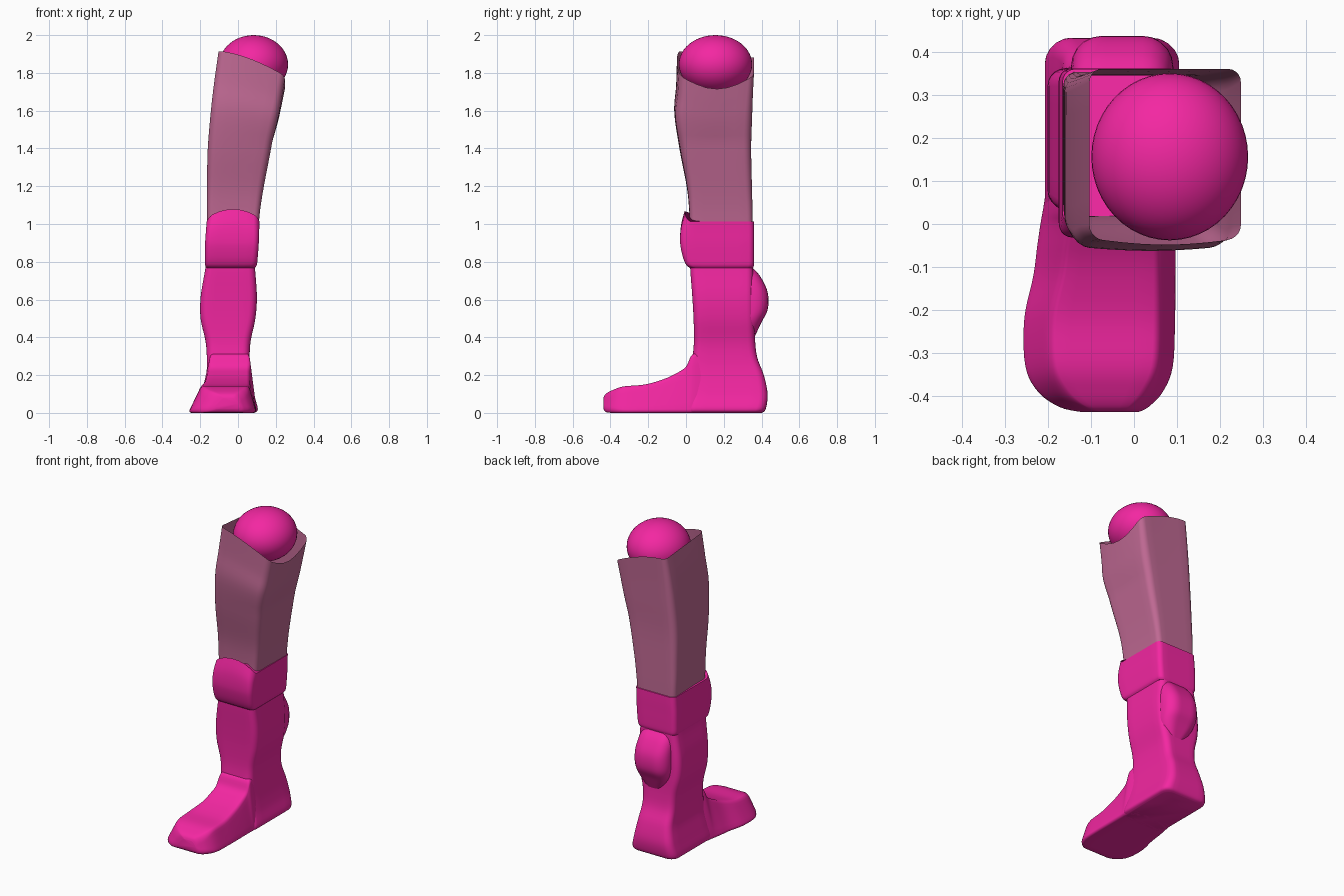
import bpy, bmesh, math


def material(name, rgb):
    m = bpy.data.materials.new(name)
    m.diffuse_color = (*rgb, 1)
    return m


PINK = material("pink", (0.9, 0.02, 0.36))
PALE = material("pale_pink", (0.52, 0.14, 0.29))


def ring(a0, a1, b0, b1, r, arc=5, side=6):
    """Rounded rectangle with subdivided sides."""
    r = min(r, (a1 - a0) * 0.49, (b1 - b0) * 0.49)
    corners = [(a1 - r, b0 + r, -90), (a1 - r, b1 - r, 0),
               (a0 + r, b1 - r, 90), (a0 + r, b0 + r, 180)]
    pts = []
    for ca, cb, start in corners:
        for i in range(arc + 1):
            t = math.radians(start + 90 * i / arc)
            pts.append((ca + r * math.cos(t), cb + r * math.sin(t)))
    out = []
    for i, p in enumerate(pts):
        out.append(p)
        if i % (arc + 1) == arc:
            q = pts[(i + 1) % len(pts)]
            out += [(p[0] + (q[0] - p[0]) * k / side, p[1] + (q[1] - p[1]) * k / side)
                    for k in range(1, side)]
    return out


def spline(keys, steps=5):
    """Catmull-Rom interpolation through the section keys."""
    out = []
    for i in range(len(keys) - 1):
        quad = [keys[max(i - 1, 0)], keys[i], keys[i + 1], keys[min(i + 2, len(keys) - 1)]]
        for s in range(steps):
            t = s / steps
            out.append([0.5 * (2 * b + (c - a) * t + (2 * a - 5 * b + 4 * c - d) * t * t
                               + (3 * b - a - 3 * c + d) * t ** 3)
                        for a, b, c, d in zip(*quad)])
    return out + [list(keys[-1])]


def loft(name, keys, mat, place=None, caps=True):
    """Skin sections (level, a0, a1, b0, b1, corner radius)."""
    place = place or (lambda a, b, key: (a, b, key[0]))
    bm = bmesh.new()
    rows = []
    for k in spline(keys):
        rows.append([bm.verts.new(place(a, b, k)) for a, b in ring(*k[1:])])
    n = len(rows[0])
    for lo, hi in zip(rows, rows[1:]):
        for i in range(n):
            j = (i + 1) % n
            bm.faces.new((lo[i], lo[j], hi[j], hi[i]))
    if caps:
        bm.faces.new(rows[0][::-1])
        bm.faces.new(rows[-1])
    bmesh.ops.recalc_face_normals(bm, faces=bm.faces)
    me = bpy.data.meshes.new(name)
    bm.to_mesh(me)
    bm.free()
    ob = bpy.data.objects.new(name, me)
    bpy.context.collection.objects.link(ob)
    finish(ob, mat)
    return ob


def finish(ob, mat):
    ob.data.materials.append(mat)
    bpy.ops.object.select_all(action='DESELECT')
    ob.select_set(True)
    bpy.context.view_layer.objects.active = ob
    bpy.ops.object.shade_smooth_by_angle(angle=math.radians(40))


# Foot, lofted from toe to ankle with sloping sides
def foot_place(a, b, k):
    h = max(b, 0) / k[4]
    mid = (k[1] + k[2]) / 2
    half = (k[2] - k[1]) / 2
    return (a + (0.07 if a < mid else -0.04) * h * min(abs(a - mid) / half, 1), k[0], max(b, 0))


loft("foot", [
    (-0.437, -0.15, 0.03, 0.02, 0.08, 0.03),
    (-0.425, -0.19, 0.045, 0.005, 0.10, 0.03),
    (-0.39, -0.235, 0.075, 0, 0.12, 0.03),
    (-0.33, -0.26, 0.095, 0, 0.14, 0.02),
    (-0.22, -0.262, 0.10, 0, 0.15, 0.02),
    (-0.12, -0.24, 0.10, 0, 0.178, 0.02),
    (-0.05, -0.23, 0.10, 0, 0.21, 0.02),
    (0.0, -0.222, 0.10, 0, 0.245, 0.02),
    (0.035, -0.215, 0.10, 0, 0.31, 0.02),
    (0.10, -0.205, 0.09, 0, 0.31, 0.02)], PINK, foot_place)

# Heel, ankle and shin
loft("shin", [
    (0.0, -0.19, 0.085, 0.0, 0.40, 0.05),
    (0.02, -0.207, 0.105, 0.0, 0.422, 0.05),
    (0.10, -0.19, 0.085, 0.02, 0.432, 0.045),
    (0.20, -0.168, 0.068, 0.03, 0.412, 0.04),
    (0.29, -0.165, 0.062, 0.035, 0.378, 0.04),
    (0.38, -0.172, 0.067, 0.042, 0.366, 0.04),
    (0.50, -0.198, 0.092, 0.04, 0.362, 0.04),
    (0.62, -0.197, 0.10, 0.033, 0.36, 0.04),
    (0.77, -0.172, 0.09, 0.022, 0.355, 0.035),
    (0.85, -0.165, 0.09, 0.022, 0.35, 0.035)], PINK)

# Calf muscle bulge
loft("calf", [
    (0.77, -0.12, 0.06, 0.25, 0.352, 0.04),
    (0.72, -0.14, 0.08, 0.22, 0.395, 0.06),
    (0.64, -0.145, 0.09, 0.20, 0.432, 0.07),
    (0.55, -0.145, 0.09, 0.20, 0.433, 0.07),
    (0.48, -0.13, 0.08, 0.20, 0.40, 0.06),
    (0.40, -0.08, 0.04, 0.20, 0.362, 0.04)], PINK)


# Knee guard, raised at the front
def knee_place(a, b, k):
    lift = max(0, (k[0] - 0.9) / 0.11) * max(0, 1 - max(0, b - k[3]) / 0.05)
    u = (a - k[1]) / (k[2] - k[1])
    return (a, b, k[0] + lift * 0.065 * math.sin(math.pi * min(max(u, 0), 1)) ** 0.5)


loft("knee", [
    (0.768, -0.168, 0.09, 0.02, 0.355, 0.03),
    (0.785, -0.174, 0.10, 0.0, 0.36, 0.03),
    (0.83, -0.175, 0.105, -0.018, 0.361, 0.03),
    (0.90, -0.174, 0.11, -0.031, 0.361, 0.03),
    (0.96, -0.17, 0.112, -0.026, 0.361, 0.03),
    (1.012, -0.166, 0.114, -0.004, 0.36, 0.03)], PINK, knee_place)


# Open thigh shell with a wavy upper rim
def thigh_place(a, b, k):
    u = min(max((a - k[1]) / (k[2] - k[1]), 0), 1)
    v = min(max((b - k[3]) / (k[4] - k[3]), 0), 1)
    rim = 1.915 - 0.035 * v * (1 - u) - 0.13 * u ** 1.6 - 0.07 * u ** 4 * math.sin(math.pi * v)
    t = (k[0] - 0.98) / 0.92
    blend = max(0, (t - 0.5) / 0.5)
    bulge = 0.015 * math.sin(math.pi * u) * (1 - v) ** 4 * t
    return (a, b - bulge, k[0] + (rim - 1.90) * blend)


loft("thigh", [
    (0.98, -0.162, 0.108, 0.02, 0.354, 0.03),
    (1.08, -0.164, 0.118, 0.018, 0.352, 0.03),
    (1.20, -0.164, 0.137, 0.007, 0.349, 0.035),
    (1.40, -0.16, 0.175, -0.028, 0.345, 0.04),
    (1.60, -0.143, 0.21, -0.052, 0.35, 0.04),
    (1.75, -0.125, 0.23, -0.04, 0.354, 0.035),
    (1.90, -0.103, 0.248, -0.033, 0.36, 0.03)], PALE, thigh_place, caps=False)

# Hip ball
bpy.ops.mesh.primitive_uv_sphere_add(segments=48, ring_count=24, radius=1, location=(0.083, 0.156, 1.845))
ball = bpy.context.object
ball.name = "hip_ball"
ball.scale = (0.182, 0.194, 0.155)
finish(ball, PINK)
